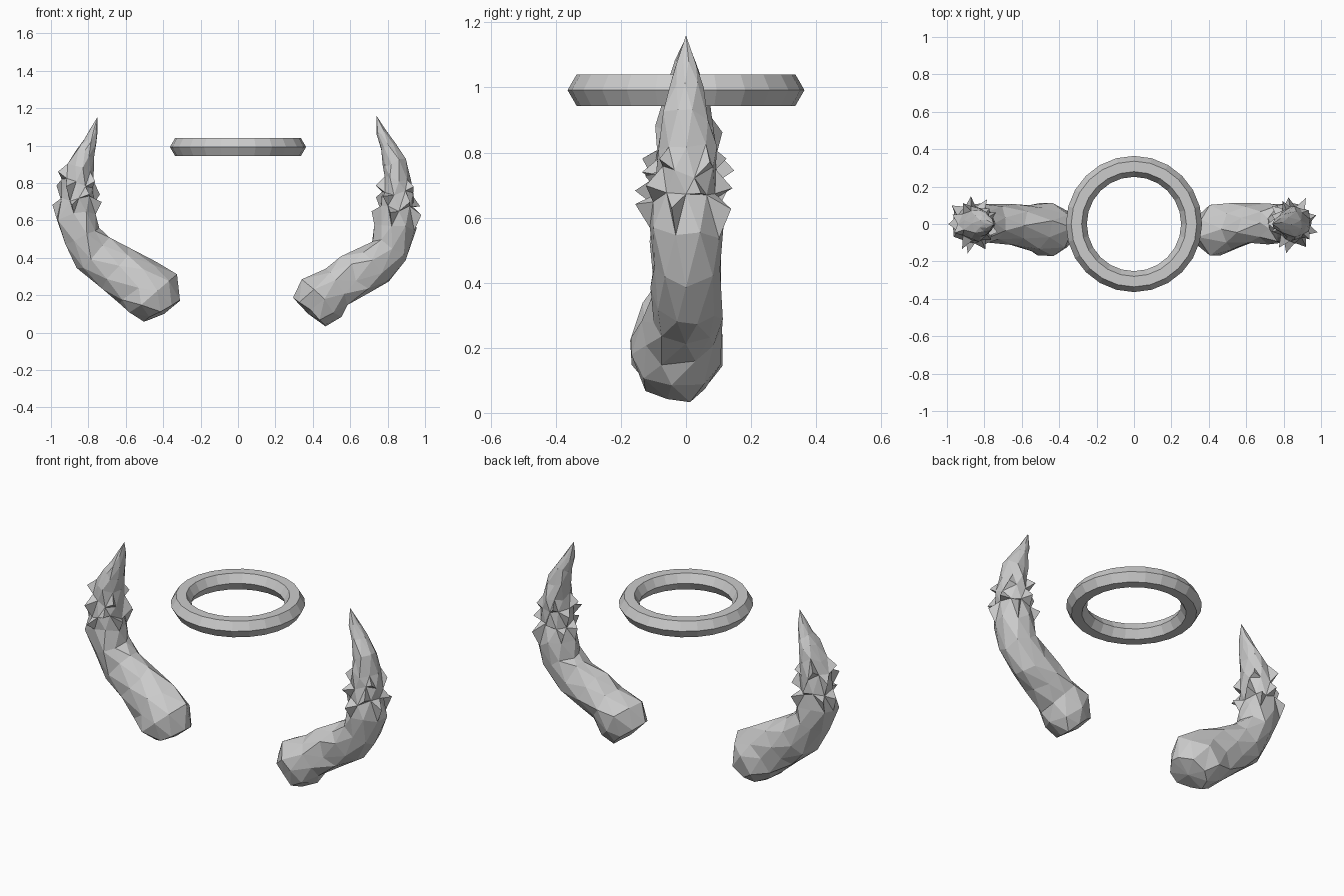
import bpy, bmesh, math, random
from mathutils import Vector

if "Cube" in bpy.data.objects:
    bpy.data.objects.remove(bpy.data.objects["Cube"])

grey = bpy.data.materials.new("stone grey")
grey.diffuse_color = (0.6, 0.6, 0.6, 1)
grey.use_nodes = True
grey.node_tree.nodes["Principled BSDF"].inputs["Base Color"].default_value = grey.diffuse_color

# Halo: a six-sided ring section
bpy.ops.mesh.primitive_torus_add(major_segments=24, minor_segments=6, major_radius=0.308,
                                 minor_radius=0.056, location=(0, 0, 0.992))
halo = bpy.context.object
halo.name = "halo_ring"
halo.data.materials.append(grey)
for p in halo.data.polygons:
    p.use_smooth = False

SIDES = 9
# Half-width in y and y offset at each station, root to tip
DEPTH = [(.10, -.03), (.145, -.03), (.125, -.02), (.11, 0), (.105, 0), (.105, 0), (.105, 0),
         (.095, 0), (.09, 0), (.09, 0), (.07, 0), (.05, 0), (.032, 0)]


def horn(name, path, tip, root, seed, spikes):
    """Craggy tapering horn swept through stations of (x, z, half-width)."""
    rng = random.Random(seed)
    bm = bmesh.new()
    pts = [Vector((x, 0, z)) for x, z, r in path]
    tip, root = Vector(tip), Vector(root)
    line = [root] + pts + [tip]
    rings = []
    for i, c in enumerate(pts):
        t = (line[i + 2] - line[i]).normalized()
        across = t.cross(Vector((0, 1, 0))).normalized()
        ry, yc = DEPTH[i]
        ring = []
        for k in range(SIDES):
            a = 2 * math.pi * (k + 0.5 * (i % 2) + rng.uniform(-.15, .15)) / SIDES
            f = rng.uniform(.93, 1.12)
            p = c + across * (path[i][2] * f * math.cos(a))
            p += Vector((0, yc + ry * f * math.sin(a), 0))
            slide = 0.022 if 0 < i < 11 else 0.008
            ring.append(bm.verts.new(p + t * rng.uniform(-slide, slide)))
        rings.append(ring)
    # Staggered triangle bands between neighbouring rings
    bands = []
    for i in range(len(rings) - 1):
        a, b = rings[i], rings[i + 1]
        band = []
        for k in range(SIDES):
            n = (k + 1) % SIDES
            if i % 2 == 0:
                tris = [(a[k], a[n], b[k]), (a[n], b[n], b[k])]
            else:
                tris = [(a[k], b[n], b[k]), (a[k], a[n], b[n])]
            band += [bm.faces.new(t) for t in tris]
        bands.append(band)
    # Rounded root and pointed tip
    for ring, end in ((rings[0], root), (rings[-1], tip)):
        v = bm.verts.new(end)
        for k in range(SIDES):
            bm.faces.new((ring[k], ring[(k + 1) % SIDES], v))
    bmesh.ops.recalc_face_normals(bm, faces=bm.faces[:])
    # Thorns pulled out of the faces in the collar
    for band, face, length in spikes:
        f = bands[band][face]
        f.normal_update()
        bmesh.ops.poke(bm, faces=[f], offset=length)
    me = bpy.data.meshes.new(name)
    bm.to_mesh(me)
    bm.free()
    me.materials.append(grey)
    bpy.context.collection.objects.link(bpy.data.objects.new(name, me))


thorns = [(6, 1, .05), (6, 5, .06), (6, 9, .05), (6, 13, .06), (6, 17, .04),
          (7, 0, .04), (7, 3, .055), (7, 7, .05), (7, 11, .055), (7, 14, .06),
          (8, 2, .05), (8, 6, .03), (8, 10, .04), (8, 16, .045)]

horn("left_horn",
     [(-.405, .115, .11), (-.45, .20, .15), (-.54, .26, .145), (-.645, .335, .135),
      (-.765, .415, .12), (-.83, .52, .10), (-.865, .62, .11), (-.86, .715, .085),
      (-.855, .805, .08), (-.84, .89, .07), (-.815, .96, .05), (-.79, 1.02, .035),
      (-.77, 1.08, .022)],
     (-.75, 0, 1.155), (-.395, -.02, .10), 3, thorns)

horn("right_horn",
     [(.39, .11, .11), (.445, .18, .14), (.53, .25, .115), (.63, .31, .12),
      (.735, .365, .12), (.81, .45, .10), (.845, .56, .105), (.85, .66, .085),
      (.855, .74, .08), (.85, .825, .068), (.835, .91, .062), (.80, 1.0, .042),
      (.768, 1.07, .026)],
     (.74, 0, 1.16), (.375, -.02, .10), 8, thorns)
